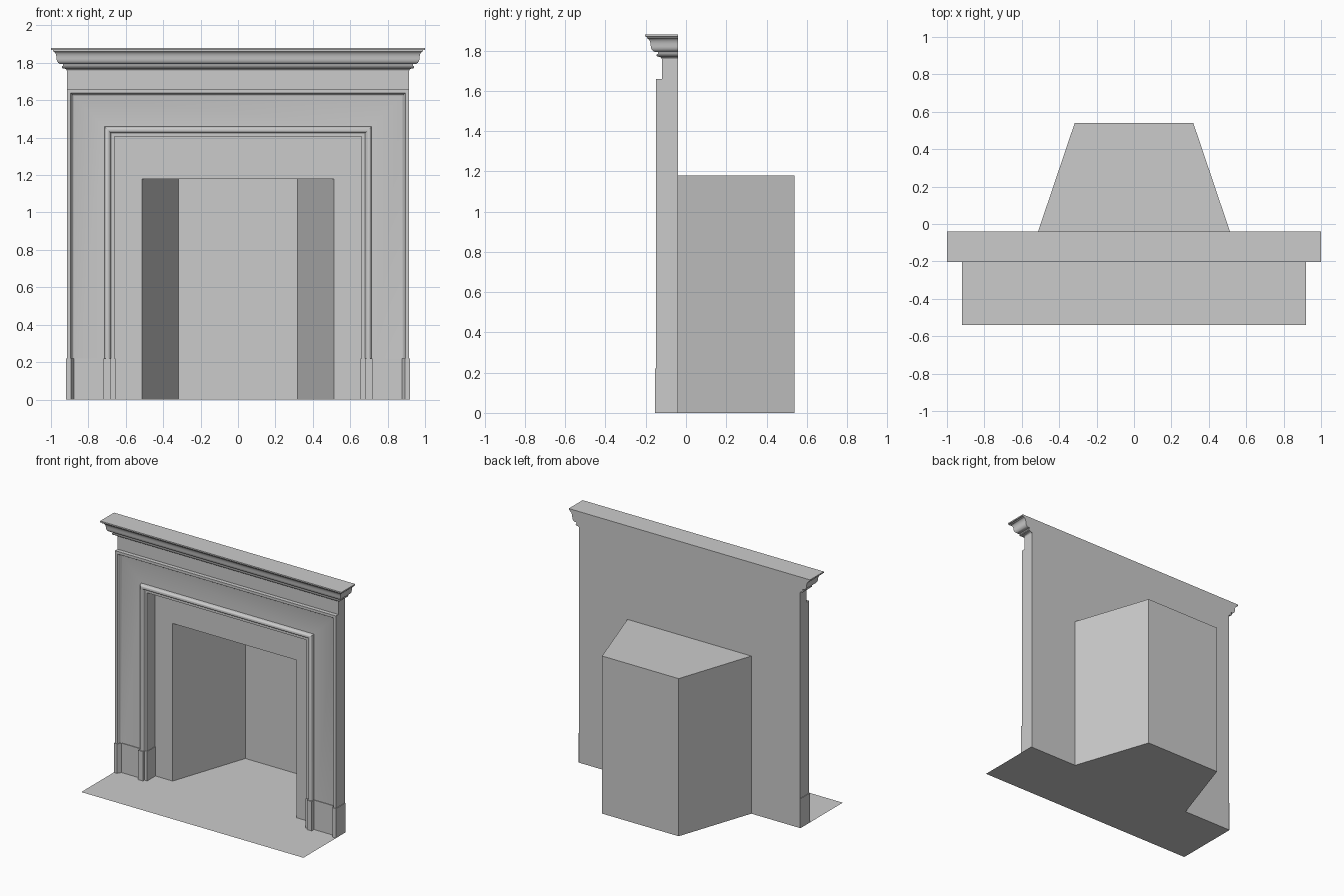
import bpy, bmesh, math

cube = bpy.data.objects.get("Cube")
if cube:
    bpy.data.objects.remove(cube, do_unlink=True)

stone = bpy.data.materials.new("pale grey stone")
stone.diffuse_color = (0.6, 0.6, 0.6, 1)
stone.use_nodes = True
stone.node_tree.nodes["Principled BSDF"].inputs["Base Color"].default_value = (0.6, 0.6, 0.6, 1)


def add_object(name, verts, faces, smooth=False):
    mesh = bpy.data.meshes.new(name)
    mesh.from_pydata(verts, [], faces)
    mesh.materials.append(stone)
    obj = bpy.data.objects.new(name, mesh)
    bpy.context.collection.objects.link(obj)
    if smooth:
        bpy.ops.object.select_all(action='DESELECT')
        obj.select_set(True)
        bpy.context.view_layer.objects.active = obj
        bpy.ops.object.shade_smooth_by_angle(angle=math.radians(35))
    return obj


def sweep(name, profile, path, caps=(), smooth=True):
    """Sweep profile points along the four mitred corners given by path(point)."""
    verts = [v for p in profile for v in path(*p)]
    faces = []
    for i in range(len(profile) - 1):
        for j in range(3):
            a = 4 * i + j
            faces.append((a, a + 1, a + 5, a + 4))
    for row in caps:
        faces.append(tuple(range(4 * row, 4 * row + 4)))
    return add_object(name, verts, faces, smooth)


def arc(cx, cy, rx, ry, start, end, steps):
    return [(cx + rx * math.cos(math.radians(start + (end - start) * k / steps)),
             cy + ry * math.sin(math.radians(start + (end - start) * k / steps)))
            for k in range(steps + 1)]


W, H, BACK = 0.915, 1.66, -0.04      # body half width, casing height, wall plane
OX, OZ = 0.513, 1.18                 # opening half width and height
RX, RY = 0.317, 0.54                 # firebox rear half width and depth


# Casing: outer fillet, sloped edge, flat panel, inner bead and return
def arch(o, y):
    x, z = W - o, H - o
    return [(-x, y, 0), (-x, y, z), (x, y, z), (x, y, 0)]


casing = [(0, BACK), (0, -0.15), (0.02, -0.15), (0.024, -0.143)]
casing += arc(0.038, -0.140, 0.012, 0.018, 180, 90, 4)
casing += [(0.20, -0.122)]
casing += arc(0.218, -0.134, 0.016, 0.016, 180, 360, 8)
casing += [(0.236, -0.132), (0.255, -0.132), (0.255, BACK)]
sweep("casing", casing, arch)


# Frieze and crown cornice, returned along both ends
def plan(o, z):
    x, y = W + o, -0.12 - o
    return [(-x, BACK, z), (-x, y, z), (x, y, z), (x, BACK, z)]


cornice = [(0, 1.655), (0, 1.758)]
cornice += arc(0.02, 1.758, 0.02, 0.012, 180, 90, 4)
cornice += arc(0.020, 1.777, 0.007, 0.007, -90, 90, 5)
cornice += [(0.020, 1.793), (0.029, 1.793)]
cornice += arc(0.029, 1.822, 0.026, 0.029, -90, 0, 5)[1:]
cornice += arc(0.075, 1.822, 0.020, 0.040, 180, 90, 5)[1:]
cornice += [(0.075, 1.868), (0.084, 1.870), (0.084, 1.88)]
sweep("frieze_and_cornice", cornice, plan, caps=(0, len(cornice) - 1))

# Wall sheet around the opening, forming the inner slips and the back
wall_verts = [(-W, BACK, 0), (-OX, BACK, 0), (-OX, BACK, OZ), (OX, BACK, OZ),
              (OX, BACK, 0), (W, BACK, 0), (W, BACK, OZ), (W, BACK, 1.88),
              (-W, BACK, 1.88), (-W, BACK, OZ)]
add_object("back_wall", wall_verts,
           [(0, 1, 2, 9), (4, 5, 6, 3), (9, 2, 3, 6, 7, 8)])
# Back edge of the cornice ends
ends = [(W + o, z) for o, z in cornice if z > 1.758]
for side, name in ((1, "left_cornice_end"), (-1, "right_cornice_end")):
    pts = [(side * x, BACK, z) for x, z in ends] + [(side * W, BACK, 1.88), (side * W, BACK, 1.76)]
    add_object(name, pts, [tuple(range(len(pts)))])

# Firebox: splayed sides, rear and ceiling
fire = [(-OX, BACK), (-RX, RY), (RX, RY), (OX, BACK)]
fire_verts = [(x, y, z) for z in (0, OZ) for x, y in fire]
add_object("firebox", fire_verts,
           [(0, 1, 5, 4), (1, 2, 6, 5), (2, 3, 7, 6), (4, 5, 6, 7)])

# Hearth floor running into the firebox
floor = [(-0.92, -RY), (0.92, -RY), (0.92, BACK), (OX, BACK),
         (RX, RY), (-RX, RY), (-OX, BACK), (-0.92, BACK)]
add_object("hearth", [(x, y, 0) for x, y in floor], [tuple(range(8))])

# Plinth blocks at the feet of both legs
foot = [(0.92, BACK), (0.92, -0.155), (0.893, -0.155), (0.876, -0.127),
        (0.719, -0.127), (0.719, -0.155), (0.679, -0.155), (0.679, -0.137),
        (0.656, -0.137), (0.656, BACK)]
n = len(foot)
for side, name in ((1, "left_plinth"), (-1, "right_plinth")):
    verts = [(side * x, y, z) for z in (0, 0.22) for x, y in foot]
    faces = [(i, (i + 1) % n, (i + 1) % n + n, i + n) for i in range(n - 1)]
    faces.append(tuple(range(n, 2 * n)))
    plinth = add_object(name, verts, faces)
    bm = bmesh.new()
    bm.from_mesh(plinth.data)
    bmesh.ops.recalc_face_normals(bm, faces=bm.faces)
    bm.to_mesh(plinth.data)
    bm.free()
